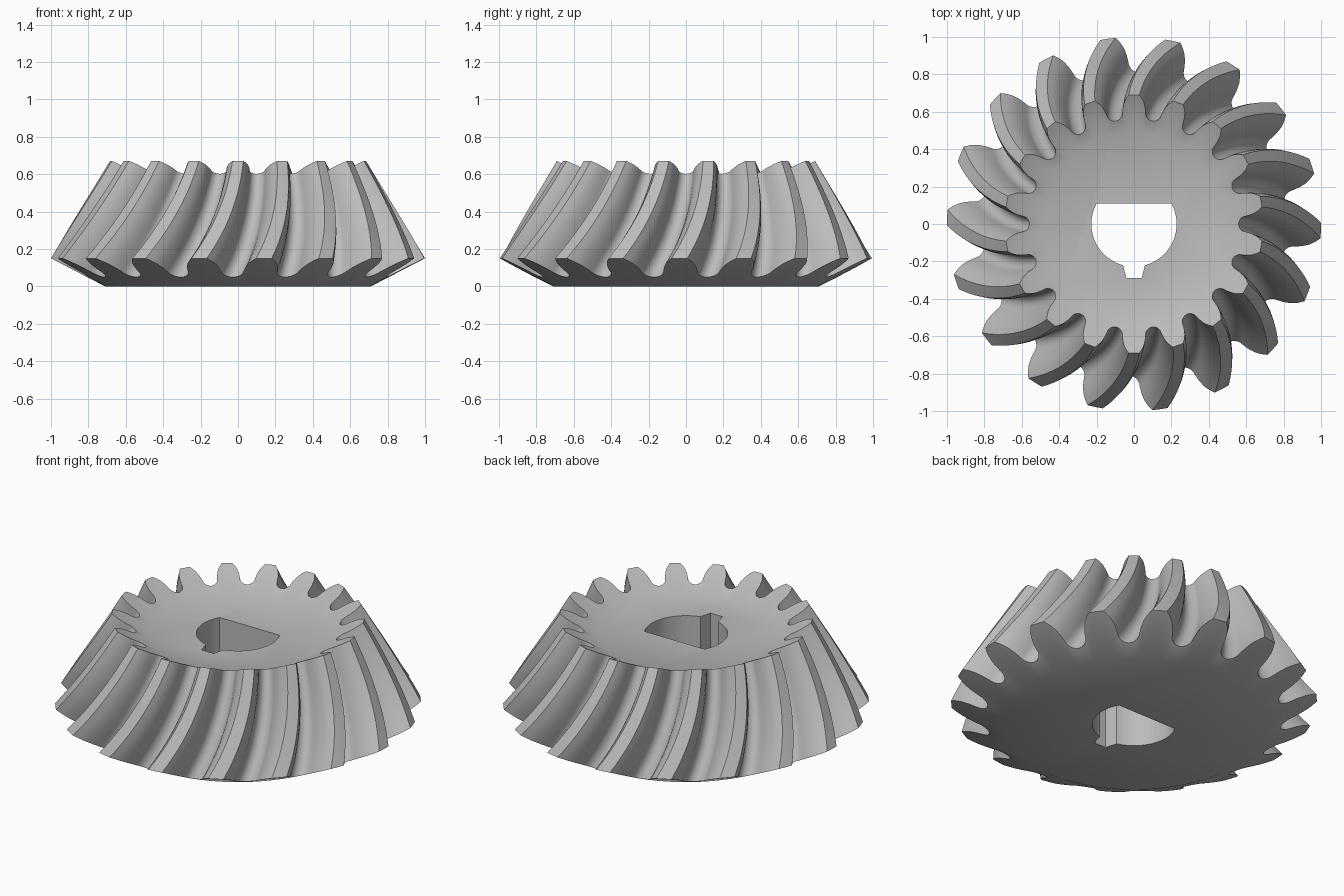
import bpy, bmesh, math
from mathutils import Vector

if "Cube" in bpy.data.objects:
    bpy.data.objects.remove(bpy.data.objects["Cube"])

TEETH = 18
PITCH = 360 / TEETH
APEX = 1.83              # height where all tooth lines meet
TIP, ROOT, HUB = (1.0, 0.15), (0.81, 0.05), (0.71, 0.0)   # radius, height at the wide end
SCALE_TOP = 0.69         # size of the narrow end
TWIST = 12               # degrees of spiral along a tooth
STEPS = 12

steel = bpy.data.materials.new("grey steel")
steel.use_nodes = True
grey = (0.5, 0.5, 0.5, 1)
steel.diffuse_color = grey
steel.node_tree.nodes["Principled BSDF"].inputs["Base Color"].default_value = grey


def half_tooth():
    """(angle, height fraction) from tooth centre to valley centre."""
    pts = [(0, 1), (2.4, 1), (3.7, 0.85), (4.7, 0.7), (5.5, 0.5)]
    for i in range(7):                       # rounded valley
        a = math.radians(15 * i)
        pts.append((10 - 4 * math.cos(a), 0.3 * (1 - math.sin(a))))
    return pts


half = half_tooth()
tooth = [(-a, h) for a, h in reversed(half[1:])] + half[:-1]
outline = [(a + PITCH * k, h) for k in range(TEETH) for a, h in tooth]


def place(radius, z, angle, t):
    """Point of the wide end carried to position t (0 narrow end, 1 wide end)."""
    s = SCALE_TOP + (1 - SCALE_TOP) * t
    turn = math.radians(90 + angle - TWIST * (0.475 * t + 0.525 * t * t))
    return Vector((radius * s * math.cos(turn), radius * s * math.sin(turn),
                   APEX - (APEX - z) * s))


bm = bmesh.new()


def ring(t, hub=False):
    verts = []
    for a, h in outline:
        r, z = HUB if hub else [ROOT[i] + (TIP[i] - ROOT[i]) * h for i in (0, 1)]
        verts.append(bm.verts.new(place(r, z, a, t)))
    return verts


# Bottom hub edge, toothed sections, then top hub edge
rings = [ring(1, True)] + [ring(1 - i / STEPS) for i in range(STEPS + 1)] + [ring(0, True)]
for low, high in zip(rings, rings[1:]):
    for i in range(len(low)):
        j = (i + 1) % len(low)
        bm.faces.new((low[i], low[j], high[j], high[i]))
bm.faces.new(rings[0][::-1])
bm.faces.new(rings[-1])
bmesh.ops.recalc_face_normals(bm, faces=bm.faces)


def finish(name):
    mesh = bpy.data.meshes.new(name)
    bm.to_mesh(mesh)
    bm.free()
    mesh.materials.append(steel)
    obj = bpy.data.objects.new(name, mesh)
    bpy.context.collection.objects.link(obj)
    return obj


gear = finish("spiral_bevel_gear")

# Shaft hole cutter: round bore with a flat at the back and a key slot in front
BORE, FLAT = 0.228, 0.11
start = math.degrees(math.asin(FLAT / BORE))
left = [180 - start + (75 + start) * i / 20 for i in range(21)]
arc = [(BORE * math.cos(math.radians(a)), BORE * math.sin(math.radians(a))) for a in left]
arc.append((-0.04, -0.29))
profile = arc + [(-x, y) for x, y in reversed(arc)]
bm = bmesh.new()
base = bm.faces.new([bm.verts.new((x, y, -0.2)) for x, y in profile])
grown = bmesh.ops.extrude_face_region(bm, geom=[base])["geom"]
bmesh.ops.translate(bm, vec=(0, 0, 1.2), verts=[v for v in grown if isinstance(v, bmesh.types.BMVert)])
bmesh.ops.recalc_face_normals(bm, faces=bm.faces)
cutter = finish("shaft_hole_cutter")
cutter.hide_render = True

# Cut the hole and shade
bpy.ops.object.select_all(action="DESELECT")
bpy.context.view_layer.objects.active = gear
gear.select_set(True)
cut = gear.modifiers.new("shaft hole", "BOOLEAN")
cut.operation, cut.solver, cut.object = "DIFFERENCE", "EXACT", cutter
bpy.ops.object.modifier_apply(modifier=cut.name)
bpy.data.objects.remove(cutter)
bpy.ops.object.shade_smooth_by_angle(angle=math.radians(30))
